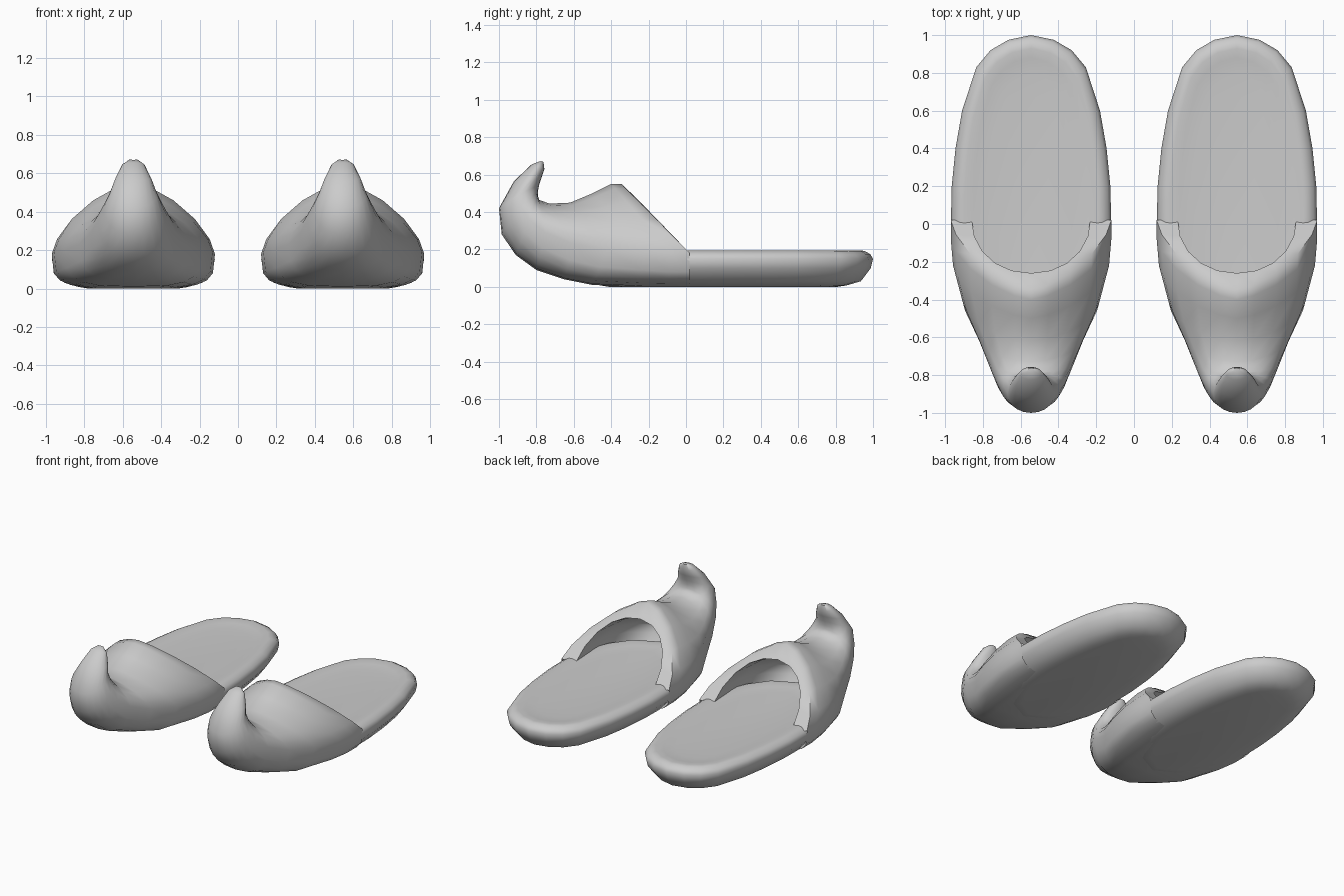
import bpy, bmesh, math

if "Cube" in bpy.data.objects:
    bpy.data.objects.remove(bpy.data.objects["Cube"])

HALF = 10  # segments over each half of a cross-section

grey = bpy.data.materials.new("light_grey")
grey.diffuse_color = (0.6, 0.6, 0.6, 1)
grey.use_nodes = True
grey.node_tree.nodes["Principled BSDF"].inputs["Base Color"].default_value = grey.diffuse_color


def half_arch(side, end, w, n, flip=1):
    """Superelliptic arch from one side point over an end point to the other side."""
    pts = []
    for i in range(HALF + 1):
        a = math.pi * i / HALF
        c, s = math.cos(a), max(math.sin(a), 0)
        x = math.copysign(abs(c) ** (2 / n), c) * w * flip
        t = s ** (2 / n)
        pts.append((x, side[0] + (end[0] - side[0]) * t,
                    side[1] + (end[1] - side[1]) * t))
    return pts


def bridge(bm, a, b, closed):
    n = len(a)
    for i in range(n if closed else n - 1):
        j = (i + 1) % n
        bm.faces.new((a[i], a[j], b[j], b[i]))


def finish(bm, name, angle):
    bmesh.ops.remove_doubles(bm, verts=bm.verts, dist=0.0005)
    bmesh.ops.recalc_face_normals(bm, faces=bm.faces)
    me = bpy.data.meshes.new(name)
    bm.to_mesh(me)
    bm.free()
    me.materials.append(grey)
    ob = bpy.data.objects.new(name, me)
    bpy.context.collection.objects.link(ob)
    bpy.ops.object.select_all(action='DESELECT')
    ob.select_set(True)
    bpy.context.view_layer.objects.active = ob
    bpy.ops.object.shade_smooth_by_angle(angle=math.radians(angle))
    return ob


def make_sole():
    # outline as (y, half width), stacked in rounded layers (z, inset)
    outline = [(1, 0), (.975, .12), (.92, .215), (.83, .29), (.6, .365), (.4, .4),
               (.2, .42), (.02, .424), (-.2, .395), (-.36, .33), (-.5, .22), (-.6, 0)]
    layers = [(0, .19), (.008, .14), (.03, .065), (.1, .012), (.15, 0),
              (.175, .015), (.192, .045), (.195, .07), (.188, .12), (.182, .2)]
    loop = outline + [(y, -w) for y, w in outline[-2:0:-1]]
    bm = bmesh.new()
    rings = []
    for z, inset in layers:
        sx, sy = 1 - inset / .425, 1 - inset / .8
        rings.append([bm.verts.new((w * sx, .2 + (y - .2) * sy, z)) for y, w in loop])
    for a, b in zip(rings, rings[1:]):
        bridge(bm, a, b, True)
    bm.faces.new(rings[0])
    bm.faces.new(rings[-1])
    return finish(bm, "sole", 50)


def make_upper():
    # outer rings from rim to curled toe: bottom, side, top (y, z), half width, top power
    outer = [((.02, .0), (.02, .18), (-.345, .55), .425, 1.5),
             ((-.1, .0), (-.08, .18), (-.4, .55), .425, 1.5),
             ((-.25, .0), (-.22, .19), (-.5, .50), .413, 1.55),
             ((-.5, .01), (-.42, .20), (-.62, .45), .36, 1.65),
             ((-.65, .04), (-.6, .23), (-.73, .445), .282, 1.75),
             ((-.8, .09), (-.75, .29), (-.785, .465), .222, 1.85),
             ((-.91, .17), (-.84, .36), (-.792, .487), .183, 2),
             ((-.985, .28), (-.88, .42), (-.792, .512), .155, 2),
             ((-1, .42), (-.9, .49), (-.785, .545), .125, 2),
             ((-.92, .565), (-.84, .57), (-.772, .585), .095, 2),
             ((-.825, .655), (-.79, .645), (-.757, .63), .058, 2),
             ((-.785, .67), (-.775, .672), (-.762, .668), .02, 2)]
    # lining arches from the lip inwards: side, top, half width
    inner = [((.03, .17), (-.26, .47), .315),
             ((-.25, .15), (-.42, .42), .33),
             ((-.45, .15), (-.58, .36), .27),
             ((-.58, .15), (-.68, .30), .15)]
    bm = bmesh.new()
    rings = []
    for k, (b, s, t, w, n) in enumerate(outer):
        low_n = max(2, 4 - .35 * max(0, k - 1))
        pts = half_arch(s, t, w, n) + half_arch(s, b, w, low_n, -1)[1:-1]
        rings.append([bm.verts.new(p) for p in pts])
    for a, b in zip(rings, rings[1:]):
        bridge(bm, a, b, True)
    bm.faces.new(rings[-1])
    # lip and lining
    strips = [rings[0][:HALF + 1]]
    strips += [[bm.verts.new(p) for p in half_arch(s, t, w, 2.1)] for s, t, w in inner]
    for a, b in zip(strips, strips[1:]):
        bridge(bm, a, b, False)
    bm.faces.new(strips[-1])
    return finish(bm, "upper", 60)


# a pair of slippers side by side
for part in (make_sole(), make_upper()):
    name = part.name
    twin = part.copy()
    bpy.context.collection.objects.link(twin)
    part.name, twin.name = "left_" + name, "right_" + name
    part.location.x, twin.location.x = -.545, .545
